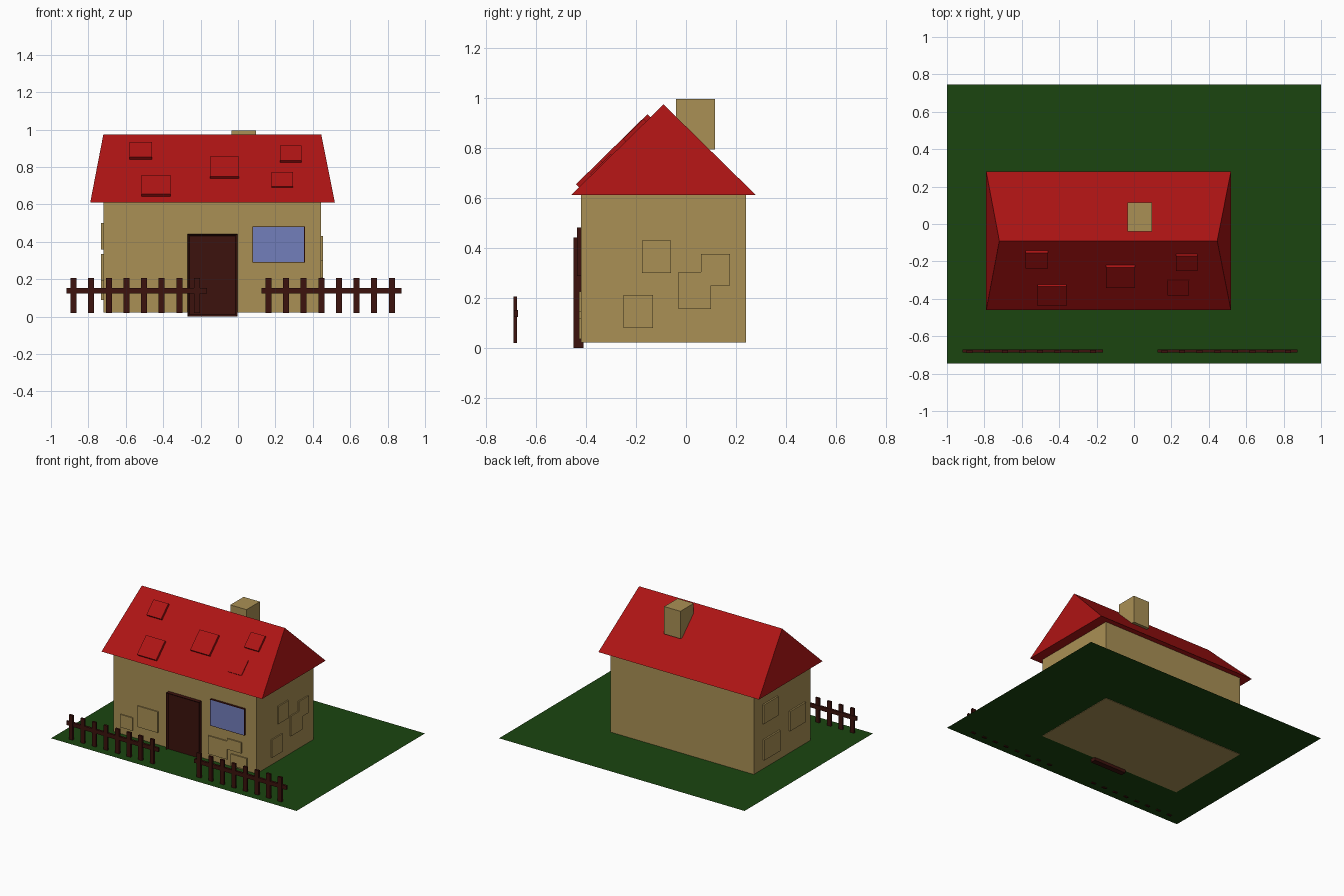
import bpy, bmesh
from mathutils import Vector

if "Cube" in bpy.data.objects:
    bpy.data.objects.remove(bpy.data.objects["Cube"])


def material(name, rgb):
    m = bpy.data.materials.new(name)
    m.diffuse_color = (*rgb, 1)
    m.use_nodes = True
    m.node_tree.nodes["Principled BSDF"].inputs["Base Color"].default_value = m.diffuse_color
    return m


RED = material("red_tile", (0.42, 0.007, 0.007))
SAND = material("sandstone", (0.40, 0.28, 0.09))
GREEN = material("grass", (0.011, 0.06, 0.005))
WOOD = material("dark_wood", (0.045, 0.006, 0.004))
BLUE = material("glass", (0.17, 0.21, 0.50))


def finish(name, bm, *mats):
    bmesh.ops.recalc_face_normals(bm, faces=bm.faces)
    me = bpy.data.meshes.new(name)
    bm.to_mesh(me)
    bm.free()
    for m in mats:
        me.materials.append(m)
    ob = bpy.data.objects.new(name, me)
    bpy.context.collection.objects.link(ob)
    return ob


def add_box(bm, x, y, z):
    """Box between (min, max) pairs on each axis."""
    vs = bmesh.ops.create_cube(bm, size=1)["verts"]
    for v in vs:
        v.co = Vector([(a + b) / 2 + c * (b - a) for c, (a, b) in zip(v.co, (x, y, z))])
    return vs


def box(name, mat, x, y, z):
    bm = bmesh.new()
    add_box(bm, x, y, z)
    return finish(name, bm, mat)


def front_inset(bm, width, depth, index=0):
    """Inset the -y face, push it by depth, and give it a material slot."""
    bm.normal_update()
    face = min(bm.faces, key=lambda f: f.calc_center_median().y)
    bmesh.ops.inset_region(bm, faces=[face], thickness=width)
    for v in face.verts:
        v.co.y += depth
    face.material_index = index


# Lawn: a single flat sheet
bm = bmesh.new()
bm.faces.new([bm.verts.new(p) for p in
              ((-1, -0.747, 0.025), (1, -0.747, 0.025), (1, 0.747, 0.025), (-1, 0.747, 0.025))])
finish("lawn", bm, GREEN)

# House walls
box("walls", SAND, (-0.72, 0.445), (-0.42, 0.24), (0.022, 0.612))

# Roof: a box whose top is pinched to the ridge
bm = bmesh.new()
for v in add_box(bm, (-0.79, 0.518), (-0.46, 0.28), (0.61, 0.973)):
    if v.co.z > 0.8:
        v.co.y = -0.09
        v.co.x = -0.72 if v.co.x < 0 else 0.445
bmesh.ops.remove_doubles(bm, verts=bm.verts, dist=1e-4)
finish("roof", bm, RED)

# Roof tiles lying on the front slope: x range, z range, thickness
slope = Vector((0, 0.37, 0.363)).normalized()
normal = Vector((0, -slope.z, slope.y))
tiles = [((-0.58, -0.46), (0.84, 0.922), 0.017), ((-0.515, -0.36), (0.642, 0.745), 0.017),
         ((-0.15, 0.005), (0.737, 0.845), 0.017), ((0.225, 0.34), (0.825, 0.905), 0.015),
         ((0.18, 0.295), (0.69, 0.77), 0.006)]
bm = bmesh.new()
for xr, (z0, z1), t in tiles:
    for v in add_box(bm, xr, (-0.5, 0.5), (z0, z1)):
        lift = t if v.co.y < 0 else -0.01
        along = (v.co.z - 0.61) / slope.z
        base = Vector((v.co.x, -0.46, 0.61))
        v.co = base + slope * along + normal * lift
finish("roof_tiles", bm, RED)

# Chimney
box("chimney", SAND, (-0.035, 0.097), (-0.04, 0.115), (0.793, 0.995))

# Door with a recessed panel
bm = bmesh.new()
add_box(bm, (-0.27, -0.004), (-0.45, -0.41), (0, 0.442))
front_inset(bm, 0.014, 0.014)
finish("door", bm, WOOD)

# Window: dark frame, blue pane
bm = bmesh.new()
add_box(bm, (0.078, 0.357), (-0.436, -0.415), (0.288, 0.482))
front_inset(bm, 0.004, 0, 1)
finish("window", bm, WOOD, BLUE)

# Raised stones on the front wall: x range, z range
bm = bmesh.new()
for xr, zr in [((-0.52, -0.355), (0.115, 0.27)), ((-0.66, -0.56), (0.075, 0.17)),
               ((0.055, 0.21), (0.07, 0.205)), ((0.21, 0.325), (0.145, 0.225)),
               ((0.24, 0.37), (0.035, 0.12))]:
    add_box(bm, xr, (-0.428, -0.41), zr)
finish("front_stones", bm, SAND)

# Raised stones on the side walls: y range, z range
right = [((-0.175, -0.06), (0.30, 0.43)), ((-0.25, -0.132), (0.08, 0.212)),
         ((-0.03, 0.10), (0.155, 0.303)), ((0.06, 0.175), (0.25, 0.375))]
left = [((-0.03, 0.14), (0.36, 0.50)), ((-0.35, -0.17), (0.19, 0.335)),
        ((-0.055, 0.13), (0.09, 0.24))]
for name, stones, xr in (("right_stones", right, (0.435, 0.454)),
                         ("left_stones", left, (-0.732, -0.71))):
    bm = bmesh.new()
    for yr, zr in stones:
        add_box(bm, xr, yr, zr)
    finish(name, bm, SAND)

# Two lengths of picket fence
for name, x0 in (("left_fence", -0.917), ("right_fence", 0.125)):
    bm = bmesh.new()
    add_box(bm, (x0, x0 + 0.75), (-0.688, -0.672), (0.123, 0.152))
    for i in range(8):
        c = x0 + 0.038 + i * 0.0942
        add_box(bm, (c - 0.016, c + 0.016), (-0.69, -0.675), (0.02, 0.205))
    finish(name, bm, WOOD)
